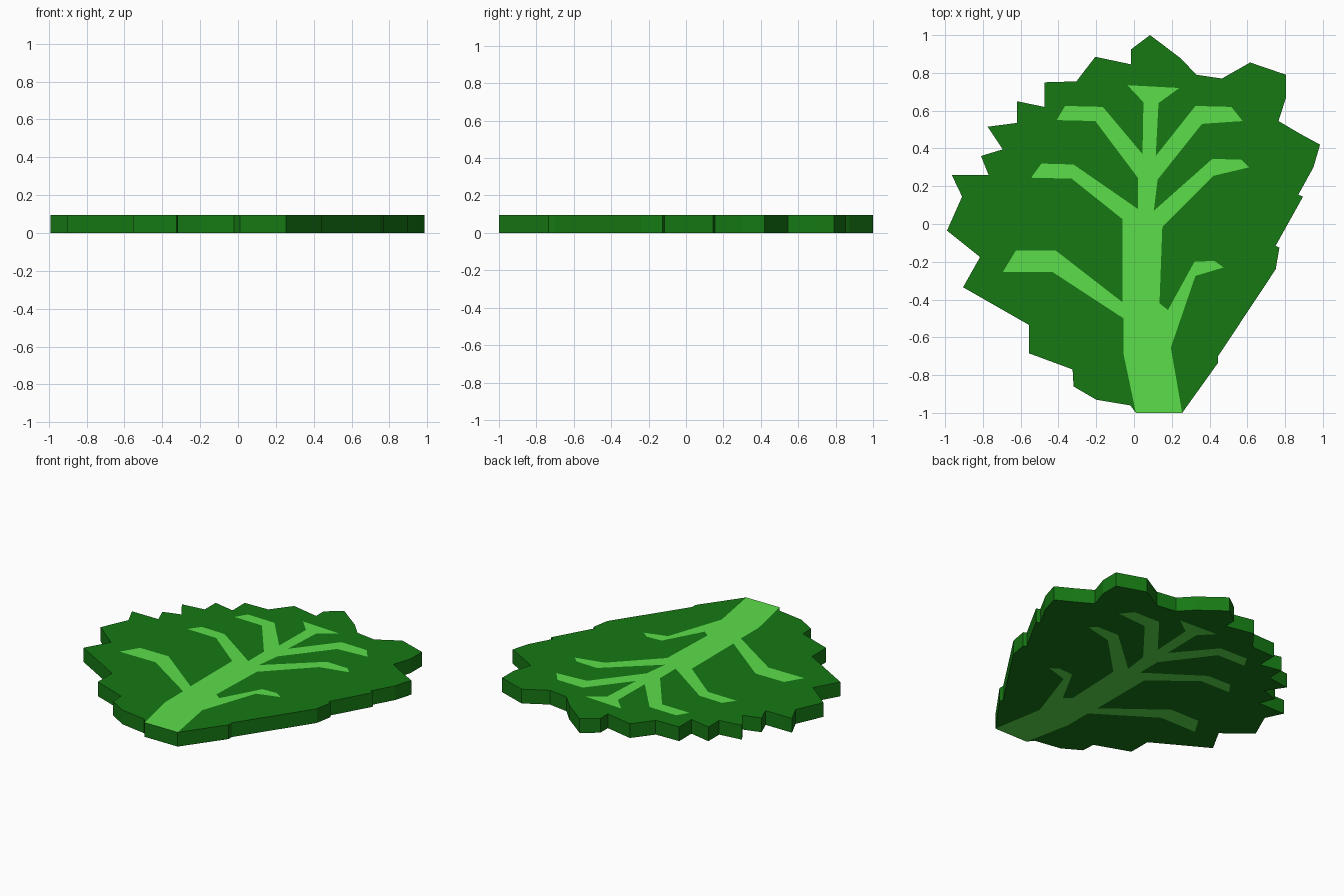
import bpy, bmesh

THICK = 0.095


def material(name, color):
    m = bpy.data.materials.new(name)
    m.diffuse_color = (*color, 1)
    return m


# Jagged leaf edge, clockwise from the left corner of the stem base to the right corner
edge = [
    (0.01, -1), (-0.02, -0.96), (-0.20, -0.93), (-0.32, -0.86), (-0.325, -0.77),
    (-0.555, -0.685), (-0.555, -0.535), (-0.905, -0.335), (-0.815, -0.175), (-0.99, -0.035),
    (-0.91, 0.145), (-0.965, 0.26), (-0.77, 0.26), (-0.81, 0.36), (-0.695, 0.395),
    (-0.775, 0.515), (-0.62, 0.535), (-0.62, 0.65), (-0.475, 0.62), (-0.475, 0.75),
    (-0.305, 0.755), (-0.205, 0.885), (-0.015, 0.845), (-0.015, 0.925), (0.085, 1.0),
    (0.25, 0.875), (0.33, 0.79), (0.465, 0.77), (0.615, 0.855), (0.805, 0.79),
    (0.805, 0.67), (0.765, 0.545), (0.875, 0.48), (0.985, 0.42), (0.95, 0.30),
    (0.87, 0.155), (0.895, 0.145), (0.75, -0.115), (0.77, -0.125), (0.75, -0.24),
    (0.445, -0.70), (0.445, -0.735), (0.255, -1)]

# Vein outline between the same two stem corners: left branches, tip, right branches
veins_left = [
    (-0.055, -0.69), (-0.055, -0.50), (-0.43, -0.255), (-0.695, -0.255), (-0.625, -0.14),
    (-0.415, -0.14), (-0.06, -0.415), (-0.06, 0.025), (-0.33, 0.24), (-0.545, 0.245),
    (-0.49, 0.32), (-0.32, 0.315), (0.02, 0.08), (0.02, 0.245), (-0.205, 0.545),
    (-0.41, 0.55), (-0.365, 0.625), (-0.165, 0.62), (0.045, 0.37)]
vein_tip = [(0.05, 0.645), (-0.035, 0.735), (0.24, 0.72), (0.13, 0.64)]
veins_right = [
    (0.115, 0.36), (0.325, 0.625), (0.515, 0.62), (0.575, 0.545), (0.36, 0.53),
    (0.125, 0.235), (0.105, 0.07), (0.415, 0.345), (0.57, 0.34), (0.61, 0.30),
    (0.42, 0.255), (0.15, -0.015), (0.135, -0.42), (0.18, -0.455), (0.32, -0.20),
    (0.425, -0.195), (0.475, -0.23), (0.325, -0.275), (0.195, -0.655)]

bm = bmesh.new()
rim = [bm.verts.new((x, y, 0)) for x, y in edge]
vein = [bm.verts.new((x, y, 0)) for x, y in veins_left + vein_tip + veins_right]

# Blade wraps around the flush vein inlay; both share the vein boundary
blade_face = bm.faces.new(rim + vein[::-1])
vein_face = bm.faces.new([rim[0]] + vein + [rim[-1]])
vein_face.material_index = 1
bmesh.ops.triangulate(bm, faces=[blade_face, vein_face], ngon_method='EAR_CLIP')

# Thicken: keep the bottom, add side walls and a top
out = bmesh.ops.extrude_face_region(bm, geom=bm.faces[:], use_keep_orig=True)
top = [v for v in out["geom"] if isinstance(v, bmesh.types.BMVert)]
bmesh.ops.translate(bm, verts=top, vec=(0, 0, THICK))
bmesh.ops.recalc_face_normals(bm, faces=bm.faces[:])
for f in bm.faces:
    f.normal_update()
    if abs(f.normal.z) < 0.5:
        f.material_index = 0

mesh = bpy.data.meshes.new("leaf")
bm.to_mesh(mesh)
bm.free()
mesh.materials.append(material("leaf_green", (0.008, 0.19, 0.007)))
mesh.materials.append(material("vein_green", (0.107, 0.73, 0.069)))
leaf = bpy.data.objects.new("leaf", mesh)
bpy.context.collection.objects.link(leaf)
